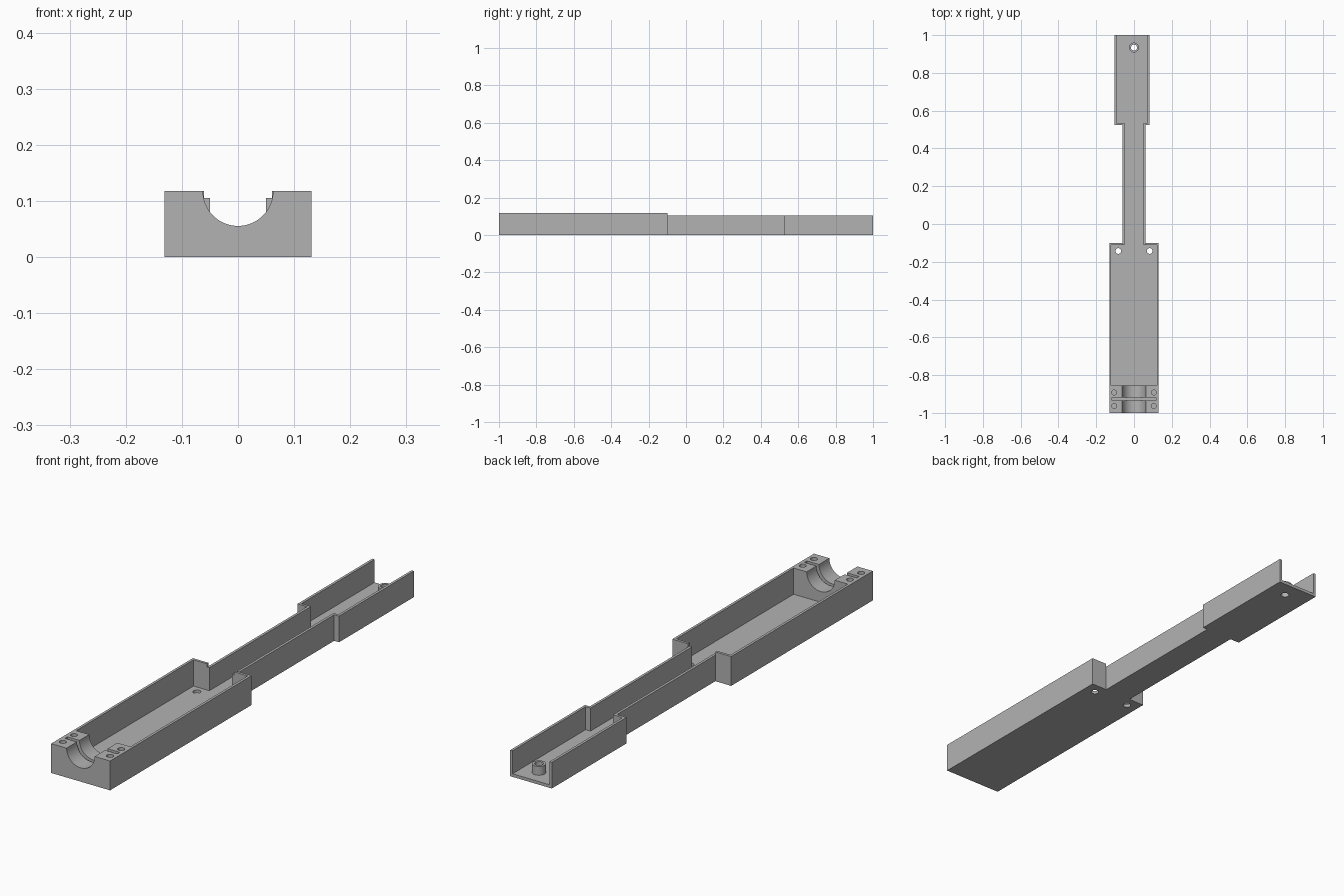
import bpy
from math import pi, radians

cube = bpy.data.objects.get("Cube")
if cube:
    bpy.data.objects.remove(cube, do_unlink=True)

grey = bpy.data.materials.new("plain grey")
grey.use_nodes = True
grey.diffuse_color = (0.45, 0.45, 0.45, 1)
grey.node_tree.nodes["Principled BSDF"].inputs["Base Color"].default_value = (0.45, 0.45, 0.45, 1)

WALL, FLOOR = 0.0105, 0.0125
HIGH, LOW = 0.118, 0.105      # rim heights of the wide tray and of the rest
TOP = 0.2                     # cutters reach above every rim


def box(name, x0, x1, y0, y1, z0, z1):
    bpy.ops.mesh.primitive_cube_add(size=1, location=((x0 + x1) / 2, (y0 + y1) / 2, (z0 + z1) / 2))
    ob = bpy.context.object
    ob.name = name
    ob.scale = (x1 - x0, y1 - y0, z1 - z0)
    bpy.ops.object.transform_apply(location=True, rotation=True, scale=True)
    return ob


def rod(name, x, y, r, z0, z1, sides=32):
    bpy.ops.mesh.primitive_cylinder_add(vertices=sides, radius=r, depth=z1 - z0,
                                        location=(x, y, (z0 + z1) / 2))
    ob = bpy.context.object
    ob.name = name
    bpy.ops.object.transform_apply(location=True, rotation=True, scale=True)
    return ob


def combine(target, tool, operation):
    mod = target.modifiers.new(tool.name, "BOOLEAN")
    mod.operation, mod.solver, mod.object = operation, "EXACT", tool
    bpy.context.view_layer.objects.active = target
    bpy.ops.object.modifier_apply(modifier=mod.name)
    bpy.data.objects.remove(tool, do_unlink=True)


# Outer solid: wide tray, narrow neck, offset end tray
body = box("tray_body", -0.131, 0.131, -1, -0.1, 0, HIGH)
combine(body, box("neck", -0.0605, 0.0605, -0.3, 0.7, 0, LOW), "UNION")
combine(body, box("end_tray", -0.103, 0.082, 0.525, 1, 0, LOW), "UNION")

# Hollow each section; the end tray is open at the back
cutters = [
    box("wide_cavity", -0.131 + WALL, 0.131 - WALL, -0.856, -0.1 - WALL, FLOOR, TOP),
    box("end_cavity", -0.103 + WALL, 0.082 - WALL, 0.525 + WALL, 1.1, FLOOR, TOP),
    box("neck_channel", -0.05, 0.05, -0.2, 0.6, FLOOR, TOP),
    box("neck_rim_step", -0.0605, 0.0605, -0.15, -0.05, LOW, TOP),
]

# Half-round cradle and the crosswise slot at the front block
cradle = rod("cradle", 0, 0, 0.0625, -0.1, 0.1, 64)
cradle.rotation_euler.x = pi / 2
cradle.location = (0, -0.94, HIGH)
bpy.context.view_layer.update()
cutters += [cradle, box("cross_slot", -0.116, 0.116, -0.934, -0.918, 0.04, TOP)]

# Blind screw holes in the block, through holes in the tray floor
for side in (-1, 1):
    for y in (-0.892, -0.963):
        cutters.append(rod("screw_hole", side * 0.105, y, 0.013, 0.03, TOP))
    cutters.append(rod("floor_hole", side * 0.083, -0.143, 0.015, -0.1, TOP))
for cutter in cutters:
    combine(body, cutter, "DIFFERENCE")

# Hollow screw boss in the end tray
combine(body, rod("screw_boss", 0, 0.934, 0.026, 0.005, 0.048), "UNION")
combine(body, rod("boss_hole", 0, 0.934, 0.016, -0.1, TOP), "DIFFERENCE")

# Finish
body.data.materials.clear()
body.data.materials.append(grey)
for face in body.data.polygons:
    face.material_index = 0
bpy.ops.object.select_all(action="DESELECT")
body.select_set(True)
bpy.context.view_layer.objects.active = body
bpy.ops.object.shade_smooth_by_angle(angle=radians(30))
